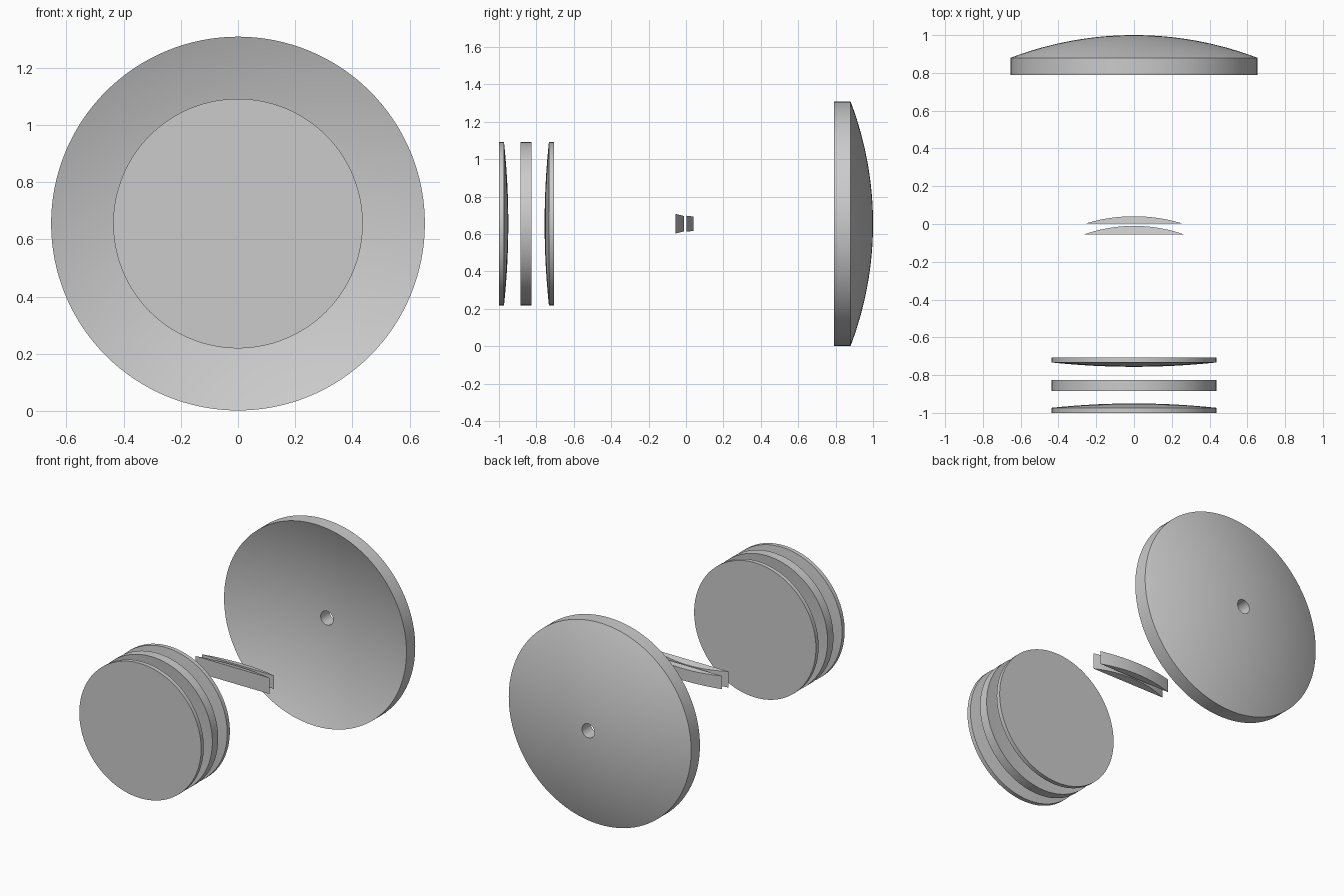
import bpy, bmesh
from math import sqrt, pi, radians
from mathutils import Vector

AXIS_Z = 0.655

cube = bpy.data.objects.get("Cube")
if cube:
    bpy.data.objects.remove(cube, do_unlink=True)


def arc(r, edge, sag):
    """Height of a spherical cap of rim radius `edge` and depth `sag`."""
    if sag == 0:
        return 0.0
    s = abs(sag)
    R = (edge * edge + s * s) / (2 * s)
    h = sqrt(R * R - r * r) - (R - s)
    return h if sag > 0 else -h


def finish(name, bm):
    bmesh.ops.remove_doubles(bm, verts=bm.verts, dist=1e-5)
    bmesh.ops.recalc_face_normals(bm, faces=bm.faces)
    mesh = bpy.data.meshes.new(name)
    bm.to_mesh(mesh)
    bm.free()
    ob = bpy.data.objects.new(name, mesh)
    bpy.context.collection.objects.link(ob)
    bpy.ops.object.select_all(action='DESELECT')
    ob.select_set(True)
    bpy.context.view_layer.objects.active = ob
    bpy.ops.object.shade_smooth_by_angle(angle=radians(15))
    return ob


def disc(name, radius, front, back, front_sag=0, back_sag=0, hole=0, steps=16):
    """Lens or mirror turned about the y axis; sags move the middle along +y."""
    radii = [hole + (radius - hole) * i / steps for i in range(steps + 1)]

    def side(rim, sag):
        rs = radii if sag else [radii[0], radii[-1]]
        return [(r, rim + arc(r, radius, sag)) for r in rs]

    profile = side(front, front_sag) + side(back, back_sag)[::-1]
    if hole:
        profile.append(profile[0])
    bm = bmesh.new()
    verts = [bm.verts.new((r, y, AXIS_Z)) for r, y in profile]
    edges = [bm.edges.new(pair) for pair in zip(verts, verts[1:])]
    bmesh.ops.spin(bm, geom=verts + edges, cent=(0, 0, AXIS_Z), axis=(0, 1, 0),
                   angle=2 * pi, steps=128, use_merge=False)
    return finish(name, bm)


def strip(name, half_x, front, depth, half_front, half_back, steps=32):
    """Narrow flat-fronted strip with a bowed back, tapering in height."""
    bm = bmesh.new()
    rows = []
    for i in range(steps + 1):
        x = half_x * (2 * i / steps - 1)
        d = arc(x, half_x, depth)
        half = half_front + (half_back - half_front) * d / depth
        rows.append([bm.verts.new(Vector((x, y, AXIS_Z + z))) for y, z in (
            (front, -half_front), (front, half_front),
            (front + d, half), (front + d, -half))])
    for a, b in zip(rows, rows[1:]):
        for k in range(4):
            n = (k + 1) % 4
            bm.faces.new((a[k], a[n], b[n], b[k]))
    bmesh.ops.dissolve_degenerate(bm, dist=1e-5, edges=bm.edges)
    return finish(name, bm)


# Large concave mirror with a bore through its middle
disc("main_mirror", 0.653, 0.79, 0.88, 0.12, 0.12, hole=0.045, steps=32)

# Front group: flat-and-convex, biconcave, convex-and-flat
disc("front_lens", 0.436, -1.0, -0.973, 0, 0.023)
disc("middle_lens", 0.436, -0.885, -0.825, 0.022, -0.022)
disc("rear_lens", 0.436, -0.733, -0.706, -0.023, 0)

# Pair of narrow strips at the focus
strip("focus_strip_front", 0.264, -0.055, 0.045, 0.052, 0.041)
strip("focus_strip_back", 0.258, 0.002, 0.039, 0.043, 0.038)
